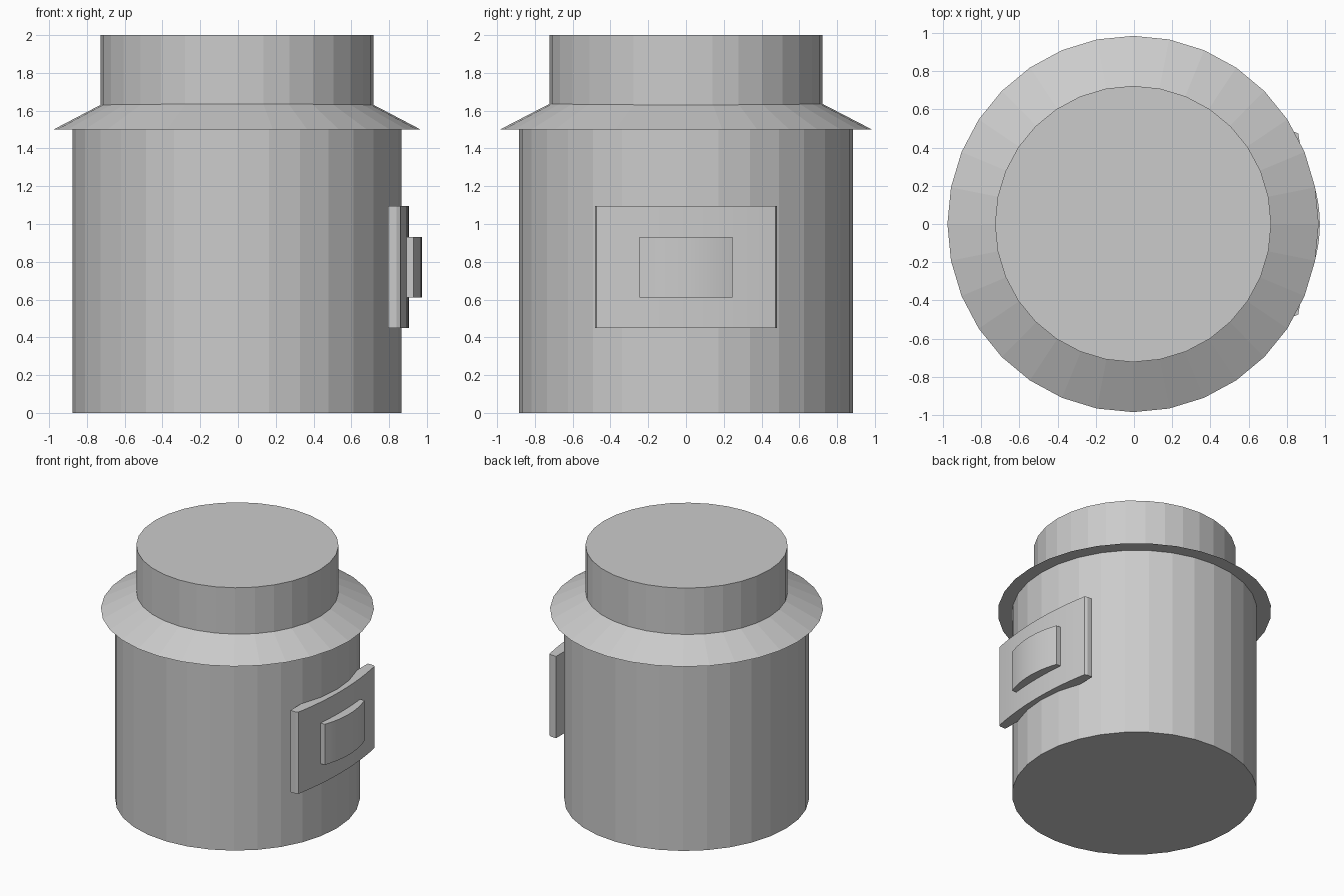
import bpy, bmesh, math

if "Cube" in bpy.data.objects:
    bpy.data.objects.remove(bpy.data.objects["Cube"])

CX = -0.005   # axis of the round parts


def drum(name, rings, sides=32):
    """Stack of elliptical rings (rx, ry, z), capped at both ends."""
    bm = bmesh.new()
    loops = []
    for rx, ry, z in rings:
        loops.append([bm.verts.new((CX + rx * math.cos(2 * math.pi * i / sides),
                                    ry * math.sin(2 * math.pi * i / sides), z))
                      for i in range(sides)])
    for a, b in zip(loops, loops[1:]):
        for i in range(sides):
            j = (i + 1) % sides
            bm.faces.new((a[i], a[j], b[j], b[i]))
    bm.faces.new(loops[0][::-1])
    bm.faces.new(loops[-1])
    return finish(name, bm)


def bowed_plate(name, back, edge, front, half_width, z0, z1, corner=0.0, steps=12):
    """Plate with a flat back and a front that bows out from edge to front."""
    pts = [(back, -half_width), (edge - corner, -half_width)]
    inner = half_width - corner / 2
    for i in range(steps + 1):
        t = -1 + 2 * i / steps
        pts.append((edge + (front - edge) * (1 - t * t), inner * t))
    pts += [(edge - corner, half_width), (back, half_width)]
    bm = bmesh.new()
    face = bm.faces.new([bm.verts.new((x, y, z0)) for x, y in pts])
    new = bmesh.ops.extrude_face_region(bm, geom=[face])["geom"]
    bmesh.ops.translate(bm, vec=(0, 0, z1 - z0),
                        verts=[g for g in new if isinstance(g, bmesh.types.BMVert)])
    bmesh.ops.remove_doubles(bm, verts=bm.verts, dist=1e-5)
    obj = finish(name, bm)
    bpy.ops.object.select_all(action='DESELECT')
    obj.select_set(True)
    bpy.context.view_layer.objects.active = obj
    bpy.ops.object.shade_smooth_by_angle(angle=math.radians(25))
    return obj


def finish(name, bm):
    bmesh.ops.recalc_face_normals(bm, faces=bm.faces)
    mesh = bpy.data.meshes.new(name)
    bm.to_mesh(mesh)
    bm.free()
    obj = bpy.data.objects.new(name, mesh)
    bpy.context.collection.objects.link(obj)
    return obj


# Main body, sloped collar and neck
drum("body", [(0.87, 0.885, 0.0), (0.87, 0.885, 1.51)])
drum("collar", [(0.972, 0.985, 1.5), (0.68, 0.69, 1.653)])
drum("neck", [(0.723, 0.723, 1.51), (0.723, 0.723, 2.0)])

# Bowed plate and raised button on the right side
bowed_plate("side_plate", 0.795, 0.86, 0.905, 0.483, 0.45, 1.095, corner=0.02)
bowed_plate("side_button", 0.885, 0.93, 0.973, 0.246, 0.61, 0.93)
